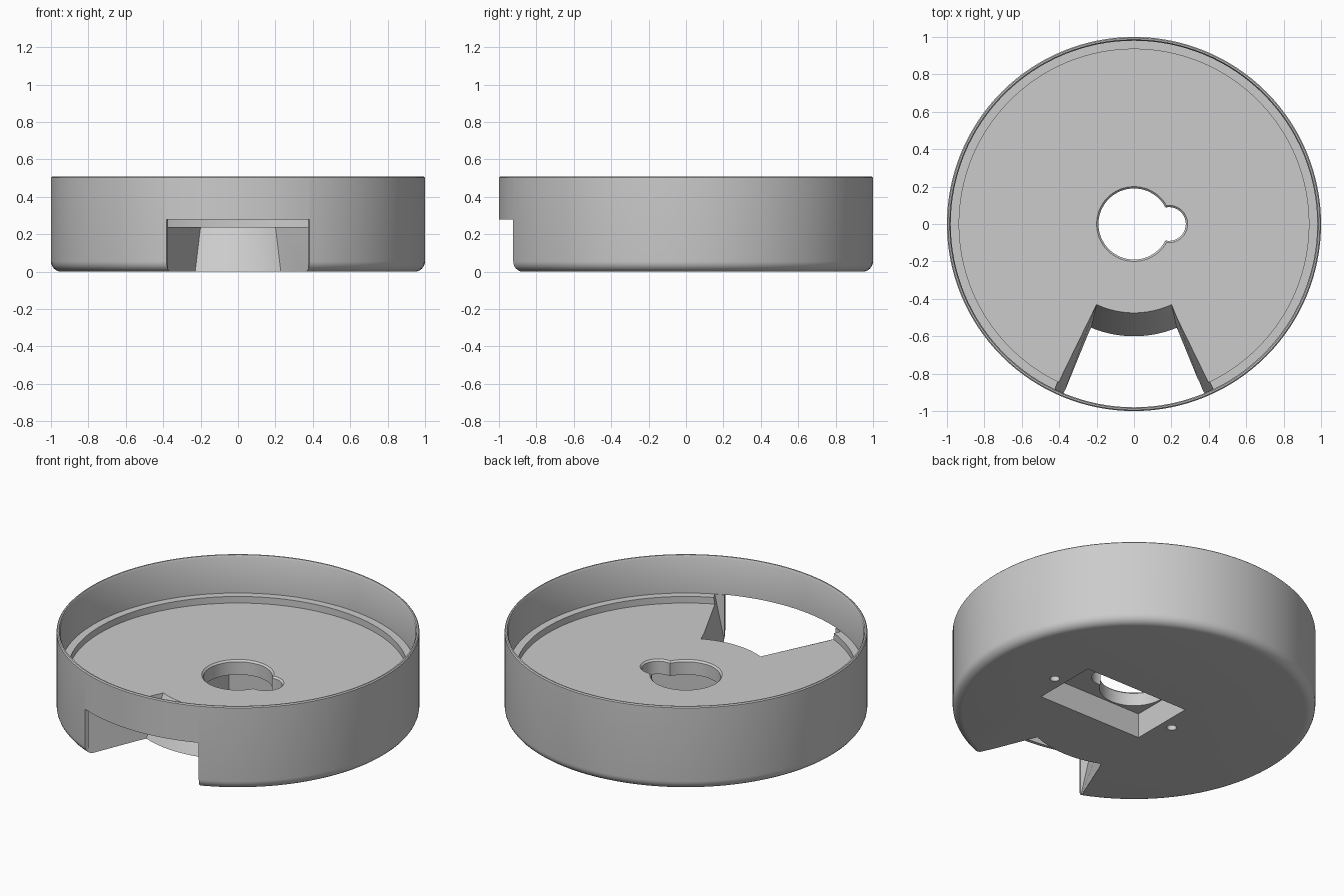
import bpy, bmesh, math
from math import sin, cos, radians, pi

if "Cube" in bpy.data.objects:
    bpy.data.objects.remove(bpy.data.objects["Cube"], do_unlink=True)

grey = bpy.data.materials.new("light_grey")
grey.use_nodes = True
grey.diffuse_color = (0.6, 0.6, 0.6, 1)
grey.node_tree.nodes["Principled BSDF"].inputs["Base Color"].default_value = (0.6, 0.6, 0.6, 1)


def circle(r, x=0, n=64):
    return [(x + r * cos(2 * pi * i / n), r * sin(2 * pi * i / n)) for i in range(n)]


def rectangle(x0, x1, half):
    return [(x0, -half), (x1, -half), (x1, half), (x0, half)]


def sector(inner, outer, half_deg, n=20):
    """Ring sector centred on the front direction."""
    angles = [radians(half_deg * (2 * i / n - 1)) for i in range(n + 1)]
    arc = [(outer * sin(a), -outer * cos(a)) for a in angles]
    return arc + [(inner * sin(a), -inner * cos(a)) for a in reversed(angles)]


def loft(name, layers):
    """Closed solid through (outline, z) layers."""
    bm = bmesh.new()
    rings = [[bm.verts.new((x, y, z)) for x, y in outline] for outline, z in layers]
    for a, b in zip(rings, rings[1:]):
        for i in range(len(a)):
            j = (i + 1) % len(a)
            bm.faces.new((a[i], a[j], b[j], b[i]))
    bm.faces.new(rings[0])
    bm.faces.new(rings[-1])
    bmesh.ops.recalc_face_normals(bm, faces=bm.faces)
    mesh = bpy.data.meshes.new(name)
    bm.to_mesh(mesh)
    bm.free()
    mesh.materials.append(grey)
    obj = bpy.data.objects.new(name, mesh)
    bpy.context.collection.objects.link(obj)
    return obj


# Round tray: filleted base, outer wall, rim, inner ledge and floor
FLOOR, LEDGE, TOP, FILLET = 0.238, 0.278, 0.508, 0.055
profile = [(1 - FILLET + FILLET * sin(a), FILLET - FILLET * cos(a))
           for a in (radians(15 * i) for i in range(7))]
profile += [(1, TOP - 0.006), (0.994, TOP), (0.986, TOP), (0.98, TOP - 0.012),
            (0.98, LEDGE), (0.935, LEDGE), (0.935, FLOOR)]
tray = loft("round_tray", [(circle(r, n=128), z) for r, z in profile])


# Tapered front notch
def notch_layer(t):
    return sector(0.60 - 0.125 * t, 0.978, 22.5 + 2.7 * t), FLOOR * t


cutters = [
    loft("notch_cutter", [notch_layer(-0.1), notch_layer(1.3)]),
    loft("wall_opening_cutter", [(sector(0.9, 1.1, 22.5), -0.05), (sector(0.9, 1.1, 22.5), LEDGE + 0.001)]),
    # Pocket under the floor, with a keyhole opening above it
    loft("pocket_cutter", [(rectangle(-0.2, 0.5, 0.2), -0.05), (rectangle(-0.2, 0.5, 0.2), 0.15)]),
]
for label, r, x in (("round_hole", 0.19, 0), ("side_hole", 0.09, 0.187)):
    cutters.append(loft(label + "_cutter", [
        (circle(r, x), 0.1), (circle(r, x), FLOOR - 0.01), (circle(r + 0.02, x), FLOOR + 0.01)]))
# Blind screw holes at both ends of the pocket
for x in (-0.27, 0.57):
    cutters.append(loft("screw_hole_cutter", [(circle(0.027, x, 24), -0.05), (circle(0.027, x, 24), 0.15)]))

bpy.context.view_layer.objects.active = tray
for cutter in cutters:
    cutter.hide_render = True
    mod = tray.modifiers.new(cutter.name, "BOOLEAN")
    mod.operation = "DIFFERENCE"
    mod.solver = "EXACT"
    mod.object = cutter
    bpy.ops.object.modifier_apply(modifier=mod.name)
    bpy.data.objects.remove(cutter, do_unlink=True)

bpy.ops.object.select_all(action="DESELECT")
tray.select_set(True)
bpy.ops.object.shade_smooth_by_angle(angle=radians(30))
